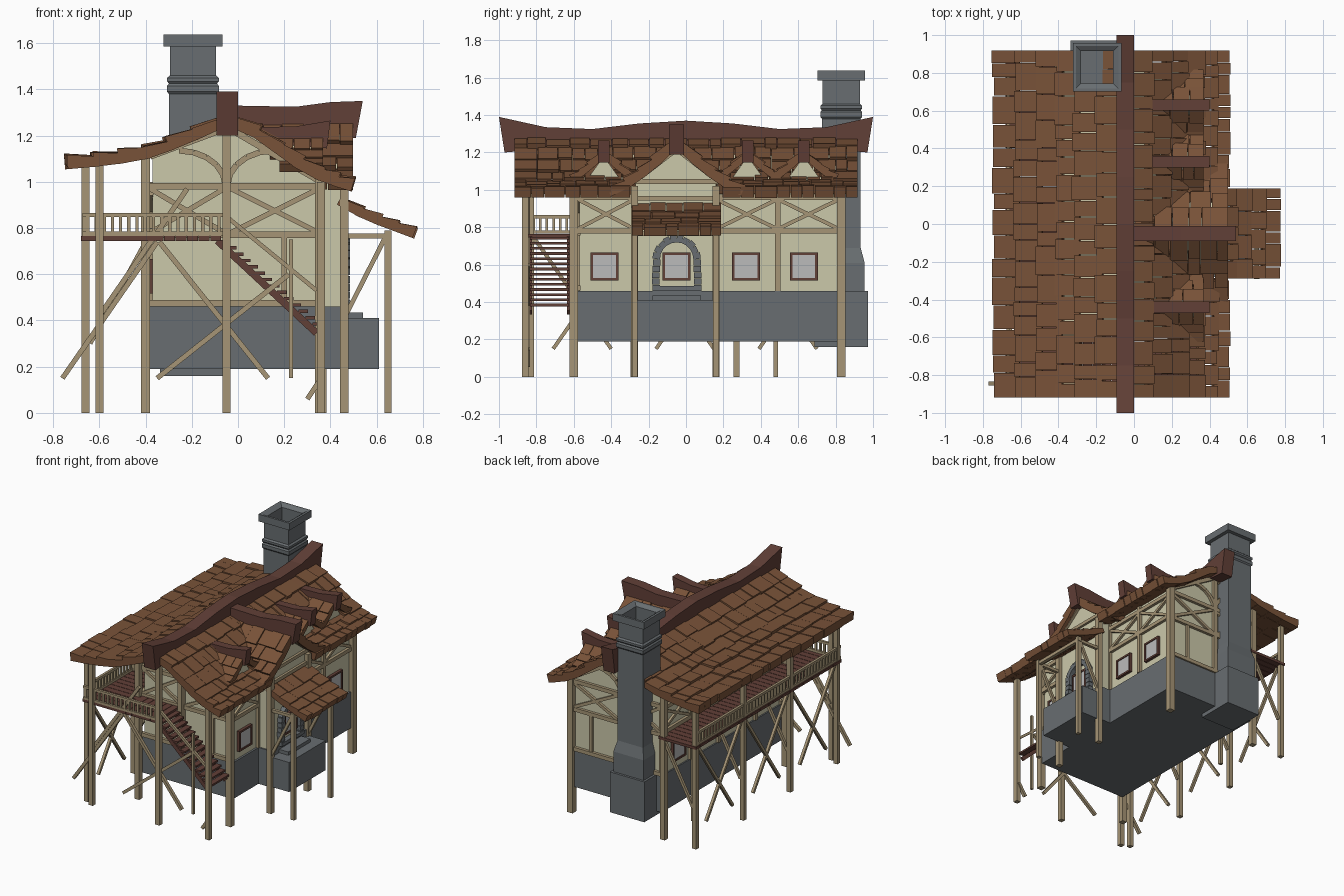
import bpy, bmesh, math, random
from mathutils import Vector, Matrix

if "Cube" in bpy.data.objects:
    bpy.data.objects.remove(bpy.data.objects["Cube"])
random.seed(4)

COL = {"tile": (.19, .085, .04), "plaster": (.6, .58, .4), "timber": (.38, .3, .18),
       "dark": (.12, .05, .038), "stone": (.14, .155, .165), "glass": (.5, .5, .5)}
MATS = {}
for k, c in COL.items():
    MATS[k] = bpy.data.materials.new(k)
    MATS[k].diffuse_color = (*c, 1)
PARTS = {}

def part(name, mat):
    return PARTS.setdefault(name, (bmesh.new(), mat))[0]

def box(bm, x0, x1, y0, y1, z0, z1):
    m = Matrix.Translation(((x0+x1)/2, (y0+y1)/2, (z0+z1)/2)) @ Matrix.Diagonal((x1-x0, y1-y0, z1-z0, 1))
    bmesh.ops.create_cube(bm, size=1, matrix=m)

def beam(bm, p, q, w=.03, d=None):
    p, q = Vector(p), Vector(q)
    m = Matrix.Translation((p+q)/2) @ (q-p).to_track_quat('Z', 'Y').to_matrix().to_4x4()
    bmesh.ops.create_cube(bm, size=1, matrix=m @ Matrix.Diagonal((w, d or w, (q-p).length, 1)))

def loft(bm, rings):
    loops = [[bm.verts.new(p) for p in r] for r in rings]
    n = len(loops[0])
    for a, b in zip(loops, loops[1:]):
        for i in range(n):
            bm.faces.new((a[i], a[(i+1) % n], b[(i+1) % n], b[i]))
    bm.faces.new(loops[0][::-1])
    bm.faces.new(loops[-1])

def prism(bm, pts, axis, a, b):
    """Extrude a side profile along x (points y,z) or y (points x,z)."""
    put = (lambda u, z, v: (v, u, z)) if axis == 'x' else (lambda u, z, v: (u, v, z))
    loft(bm, [[put(u, z, v) for u, z in pts] for v in (a, b)])

def tiles(bm, prof, v0, v1, put, th=.06, width=.12, keep=lambda x, y, z: True):
    """Rows of separate shingles; each profile segment (underside) is one row."""
    for (u0, z0), (u1, z1) in zip(prof, prof[1:]):
        v = v0
        while v < v1 - .001:
            w = width * random.uniform(.6, 1.3)
            e = v1 if v1 - v - w < width*.5 else v + w
            du, dz, t = u1-u0, z1-z0, th*random.uniform(.9, 1.15)
            L = math.hypot(du, dz)
            s = 1 if du > 0 else -1
            n = (-dz/L*s, du/L*s)
            k = 1 + random.uniform(0, .12)
            U, Z = u0 + du*k, z0 + dz*k
            ua, za = u0 - du*.15, z0 - dz*.15
            if keep(*put((u0+u1)/2, (z0+z1)/2, (v+e)/2)):
                sec = [(ua, za), (U, Z), (U+n[0]*t, Z+n[1]*t), (ua+n[0]*t*.7, za+n[1]*t*.7)]
                loft(bm, [[put(a, b, c) for a, b in sec] for c in (v+.002, e-.002)])
            v = e

def lerp(prof, u):
    for (a, z), (b, y) in zip(prof, prof[1:]):
        if a <= u <= b:
            return z + (y-z)*(u-a)/(b-a)
    return prof[0][1] if u < prof[0][0] else -9

def along_y(u, z, v): return (u, v, z)

# main roof, with the big cross gable and three dormers growing out of the right slope
LEFT = [(-.05, 1.24), (-.17, 1.185), (-.29, 1.135), (-.39, 1.10), (-.5, 1.08), (-.62, 1.065), (-.735, 1.055)]
RIGHT = [(-.04, 1.24), (.07, 1.19), (.16, 1.125), (.25, 1.06), (.34, 1.01), (.42, .98), (.485, .96)]
GABLE = [(0, 1.22), (.09, 1.135), (.17, 1.07), (.25, 1.015), (.34, .97)]
DORM = [(0, 1.17), (.06, 1.115), (.11, 1.075), (.16, 1.045)]
GY = -.05
tiles(part("roof_left", "tile"), LEFT, -.92, .92, along_y)
tiles(part("roof_right", "tile"), RIGHT, -.92, .92, along_y, width=.1,
      keep=lambda x, y, z: lerp(GABLE, abs(y-GY)) < z + .04)
for s in (-1, 1):
    tiles(part("gable_roof", "tile"), GABLE, .0, .5, lambda u, z, v: (v, GY+s*u, z), width=.1,
          keep=lambda x, y, z: z > lerp(RIGHT, x) - .05)
    for dy in (-.44, .33, .63):
        tiles(part("dormer_roofs", "tile"), DORM, .06, .37, lambda u, z, v: (v, dy+s*u, z), th=.045, width=.09,
              keep=lambda x, y, z: z > lerp(RIGHT, x) - .03)
tiles(part("porch_roof", "tile"), [(.44, .895), (.52, .85), (.6, .815), (.68, .785), (.755, .757)],
      -.29, .19, along_y, th=.05, width=.1)

# sagging ridge beams
half = [(0, 1.37), (.25, 1.355), (.5, 1.325), (.75, 1.335), (1, 1.39)]
low = [(.97, 1.2), (.75, 1.22), (.5, 1.215), (.25, 1.23)]
ridge = half + low
prism(part("main_ridge", "dark"), ridge + [(0, 1.24)] + [(-u, z) for u, z in ridge[:0:-1]], 'x', -.093, 0)
prism(part("gable_ridge", "dark"), [(-.02, 1.33), (.25, 1.325), (.4, 1.345), (.54, 1.35), (.51, 1.19),
      (.25, 1.2), (-.02, 1.2)], 'y', GY-.04, GY+.04)
for dy in (-.44, .33, .63):
    prism(part("dormer_ridges", "dark"), [(.03, 1.235), (.25, 1.24), (.4, 1.265), (.385, 1.145), (.2, 1.16),
          (.05, 1.19)], 'y', dy-.03, dy+.03)
    prism(part("dormer_fronts", "plaster"), [(dy-.1, 1.04), (dy+.1, 1.04), (dy, 1.18)], 'x', .2, .345)

# plaster walls and stone footing
W = part("walls", "plaster")
prism(W, [(-.37, .44), (.35, .44), (.35, 1.02), (-.045, 1.26), (-.37, 1.13)], 'y', -.57, .82)
prism(W, [(-.27, .44), (.16, .44), (.16, 1.05), (-.055, 1.23), (-.27, 1.05)], 'x', .2, .45)
S = part("stone_base", "stone")
box(S, -.38, .365, -.58, .83, .19, .46)
box(S, .36, .465, -.28, .17, .19, .46)
box(S, .46, .61, -.27, .16, .19, .41)
box(S, .46, .54, -.18, .08, .4, .435)

# chimney, hollow at the top
def ring(h, z, cy=.83):
    return [(-.195-h, cy-h, z), (-.195+h, cy-h, z), (-.195+h, cy+h, z), (-.195-h, cy+h, z)]
loft(part("chimney", "stone"), [ring(h, z) for h, z in (
    (.142, .16), (.142, .46), (.125, .46), (.125, .61), (.104, .69), (.104, 1.38), (.112, 1.39), (.112, 1.415),
    (.104, 1.425), (.112, 1.435), (.112, 1.45), (.1, 1.46), (.1, 1.585), (.128, 1.585), (.128, 1.638),
    (.112, 1.638), (.085, 1.62), (.085, 1.25))])

# posts running to the ground
P = part("posts", "timber")
for x, y, top, w in [(-.6, -.86, 1.08, .035), (-.05, -.86, 1.22, .035), (.36, -.86, 1.0, .035),
                     (-.4, -.6, 1.12, .04), (.355, -.6, 1.02, .045), (-.05, -.6, 1.22, .035), (.36, .83, 1.02, .045),
                     (-.4, .83, 1.1, .04), (.46, -.275, 1.02, .038), (.46, .16, 1.02, .038),
                     (.65, -.275, .79, .03), (.65, .16, .79, .03), (-.4, .48, 1.1, .025),
                     (-.66, -.83, 1.07, .033), (-.66, -.28, 1.07, .033), (-.66, .27, 1.07, .033), (-.66, .83, 1.07, .033)]:
    box(P, x-w/2, x+w/2, y-w/2, y+w/2, 0 if (x, y) != (-.05, -.6) else .46, top)

# gable-end framing: rails, crosses and arched braces
T = part("timber_frame", "timber")
for y in (-.577, .827):
    for z, x0, x1 in ((.98, -.39, .36), (.77, -.39, .36), (.475, -.39, .36)):
        beam(T, (x0, y, z), (x1, y, z), .028)
    for a, b in ((-.38, -.06), (-.03, .35)):
        beam(T, (a, y, .78), (b, y, .97), .022)
        beam(T, (a, y, .97), (b, y, .78), .022)
    beam(T, (.2, y, .46), (.2, y, .77), .022)
    beam(T, (-.05, y, .46), (-.05, y, 1.22), .03)
    for s in (-1, 1):
        arc = [(-.05+s*(.015+.2*math.cos(t)), y, .985+.15*math.sin(t)) for t in [i*math.pi/10 for i in range(6)]]
        arc = [(-.05+s*(.22-(s*(p[0]+.05))), y, p[2]) for p in arc]
        for p, q in zip(arc, arc[1:]):
            beam(T, p, q, .025)
        beam(T, (-.045, y, 1.235), (-.38 if s < 0 else .36, y, 1.11 if s < 0 else 1.0), .028)

# long-wall framing
for x in (-.377, .357):
    for z in (.78, .96):
        beam(T, (x, -.58, z), (x, .82, z), .028)
    ys = (-.58, -.275, .16, .49, .82)
    for a, b in zip(ys, ys[1:]):
        beam(T, (x, b, .46), (x, b, 1.0), .028)
        if a != -.275:
            beam(T, (x, a, .79), (x, b, .95), .02)
            beam(T, (x, b, .79), (x, a, .95), .02)
for z in (.955, 1.045):
    beam(T, (.455, -.28, z), (.455, .17, z), .025)
for s in (-1, 1):
    beam(T, (.455, GY, 1.22), (.455, GY+s*.22, 1.05), .03)

# windows with frames
def window(x, y, s):
    box(part("window_panes", "glass"), x-.015, x+.015, y-.065, y+.065, .53, .655)
    F = part("window_frames", "dark")
    for d in (-.068, .068):
        beam(F, (x+s*.006, y+d, .518), (x+s*.006, y+d, .664), .03, .014)
        beam(F, (x+s*.006, y-.075, .591+d), (x+s*.006, y+.075, .591+d), .03, .014)
for y in (-.435, .32, .63):
    window(.35, y, 1)
    window(-.37, y, -1)
window(.45, GY, 1)
box(part("balcony_door", "dark"), -.39, -.36, -.14, .02, .76, .98)

# stone arch around the bay window
A = part("stone_arch", "stone")
for s in (-1, 1):
    for i in range(5):
        y = GY + s*.11 + random.uniform(-.004, .004)
        box(A, .44, .485, y-.02, y+.02, .46+i*.034, .491+i*.034)
for i in range(10):
    t = math.pi*(i+.5)/10
    c = Vector((.4625, GY, .63))
    r = Vector((0, math.cos(t), math.sin(t)))
    beam(A, c+r*.088, c+r*random.uniform(.122, .13), .045, .034)
box(A, .44, .49, GY-.13, GY+.13, .46, .485)

# porch beams and braces
beam(T, (.65, -.29, .765), (.65, .18, .765), .025)
for y in (-.275, .16):
    beam(T, (.46, y, .765), (.66, y, .765), .022)
    beam(T, (.47, y, .43), (.635, y, .755), .02)

# L-shaped balcony of planks
D = part("balcony_deck", "dark")
for i in range(34):
    y = -.86 + i*.0505
    box(D, -.68, -.37, y, y+.047, .745, .765)
for i in range(6):
    x = -.37 + i*.05
    box(D, x, x+.047, -.86, -.58, .745, .765)

# balustrade
R = part("balustrade", "timber")
for z in (.775, .857):
    beam(R, (-.665, -.86, z), (-.665, .83, z), .018)
    beam(R, (-.67, -.855, z), (-.06, -.855, z), .018)
for i in range(48):
    y = -.85 + i*.0355
    box(R, -.672, -.658, y-.007, y+.007, .77, .855)
for i in range(17):
    x = -.65 + i*.0355
    box(R, x-.007, x+.007, -.862, -.848, .77, .855)

# staircase down along the front
ST = part("staircase", "dark")
for i in range(14):
    x, z = -.08+i*.031, .735-i*.0275
    box(ST, x, x+.042, -.835, -.625, z, z+.014)
for y in (-.83, -.63):
    beam(ST, (-.09, y, .745), (.34, y, .345), .014, .03)
beam(R, (-.05, -.855, .85), (.34, -.855, .53), .018)
beam(R, (.23, -.855, .15), (.23, -.855, .75), .018)

# slanting under-deck braces
B = part("braces", "timber")
for p, q in [((-.76, .15), (-.35, .74)), ((-.6, .42), (-.22, .97)), ((-.35, .15), (.22, .6)),
             ((.13, .15), (-.34, .74)), ((.3, .06), (.36, .15))]:
    beam(B, (p[0], -.845, p[1]), (q[0], -.845, q[1]), .022)
for a in (-.83, -.28, .27):
    beam(B, (-.655, a+.02, .74), (-.655, a+.43, .15), .02)
    beam(B, (-.655, a+.53, .74), (-.655, a+.12, .15), .02)
for y in (-.28, .27, .83):
    beam(B, (-.64, y, .3), (-.4, y, .74), .02)

for name, (bm, mat) in PARTS.items():
    bmesh.ops.recalc_face_normals(bm, faces=bm.faces)
    me = bpy.data.meshes.new(name)
    bm.to_mesh(me)
    bm.free()
    me.materials.append(MATS[mat])
    bpy.context.collection.objects.link(bpy.data.objects.new(name, me))

for m in bpy.data.materials:
    if m.users and not m.is_grease_pencil:
        m.use_nodes = True
        m.node_tree.nodes["Principled BSDF"].inputs["Base Color"].default_value = m.diffuse_color
